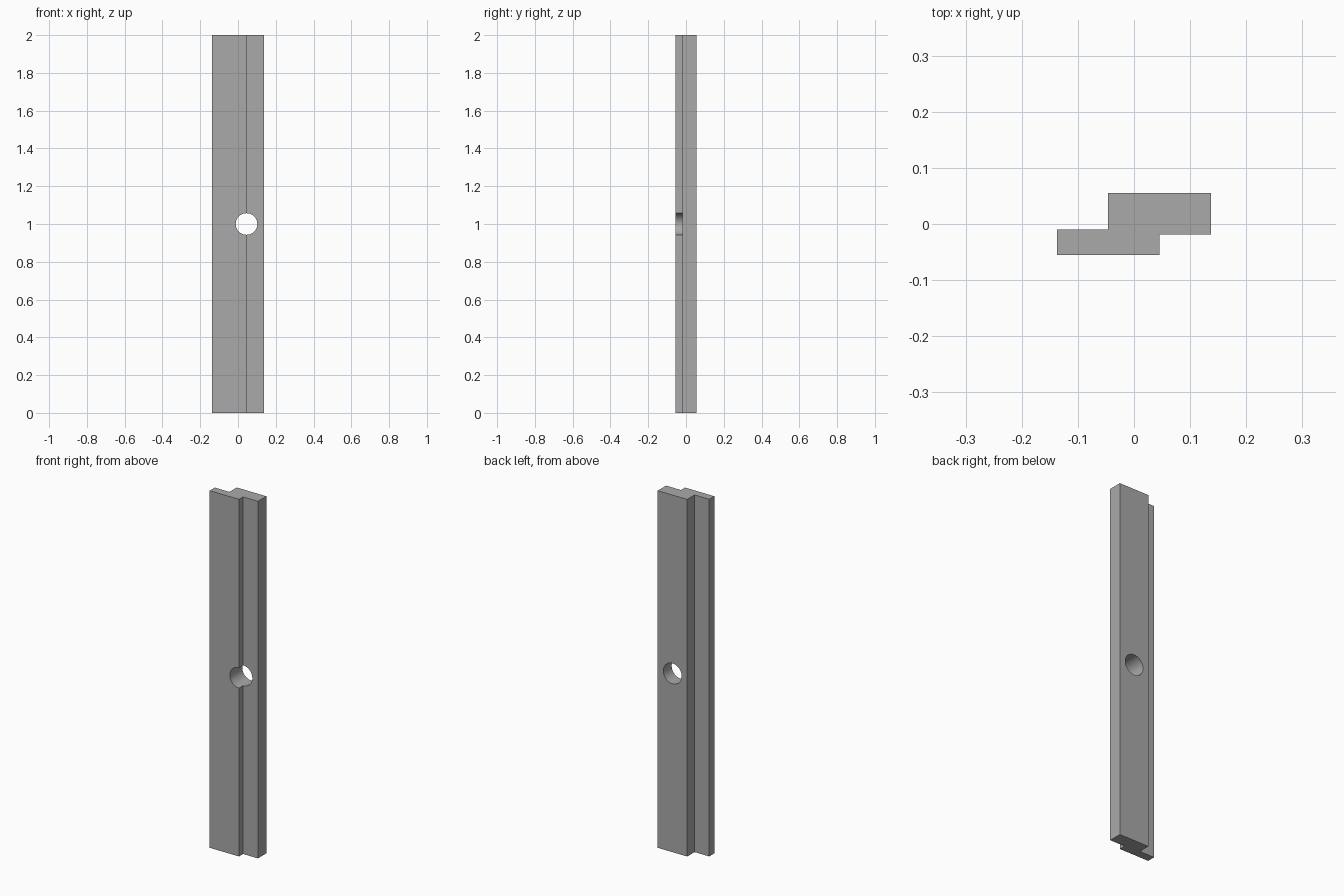
import bpy
import bmesh
import math

cube = bpy.data.objects.get("Cube")
if cube:
    bpy.data.objects.remove(cube, do_unlink=True)

HEIGHT = 2.0
HOLE_X, HOLE_Z, HOLE_RADIUS = 0.045, 1.0, 0.057

# Plain grey material
grey = bpy.data.materials.new("plain grey")
grey.use_nodes = True
colour = (0.40, 0.40, 0.40, 1)
grey.diffuse_color = colour
grey.node_tree.nodes["Principled BSDF"].inputs["Base Color"].default_value = colour

# Stepped bar: cross-section extruded upwards
profile = [(-0.137, -0.055), (0.045, -0.055), (0.045, -0.019), (0.137, -0.019),
           (0.137, 0.055), (-0.046, 0.055), (-0.046, -0.01), (-0.137, -0.01)]
bm = bmesh.new()
base = bm.faces.new([bm.verts.new((x, y, 0)) for x, y in profile])
extruded = bmesh.ops.extrude_face_region(bm, geom=[base])
top = [v for v in extruded["geom"] if isinstance(v, bmesh.types.BMVert)]
bmesh.ops.translate(bm, verts=top, vec=(0, 0, HEIGHT))
bmesh.ops.recalc_face_normals(bm, faces=bm.faces)
mesh = bpy.data.meshes.new("stepped_bar")
bm.to_mesh(mesh)
bm.free()
mesh.materials.append(grey)
bar = bpy.data.objects.new("stepped_bar", mesh)
bpy.context.collection.objects.link(bar)

# Round through hole
bpy.ops.mesh.primitive_cylinder_add(vertices=64, radius=HOLE_RADIUS, depth=0.4,
                                    location=(HOLE_X, 0, HOLE_Z),
                                    rotation=(math.pi / 2, 0, 0))
cutter = bpy.context.object
cutter.name = "hole_cutter"
cutter.data.materials.append(grey)
cutter.hide_render = True

cut = bar.modifiers.new("bolt hole", "BOOLEAN")
cut.operation = "DIFFERENCE"
cut.solver = "EXACT"
cut.object = cutter

# Apply the cut and remove the cutter
bpy.ops.object.select_all(action="DESELECT")
bpy.context.view_layer.objects.active = bar
bar.select_set(True)
bpy.ops.object.modifier_apply(modifier=cut.name)
bpy.data.objects.remove(cutter, do_unlink=True)
bpy.ops.object.shade_smooth_by_angle(angle=math.radians(30))
